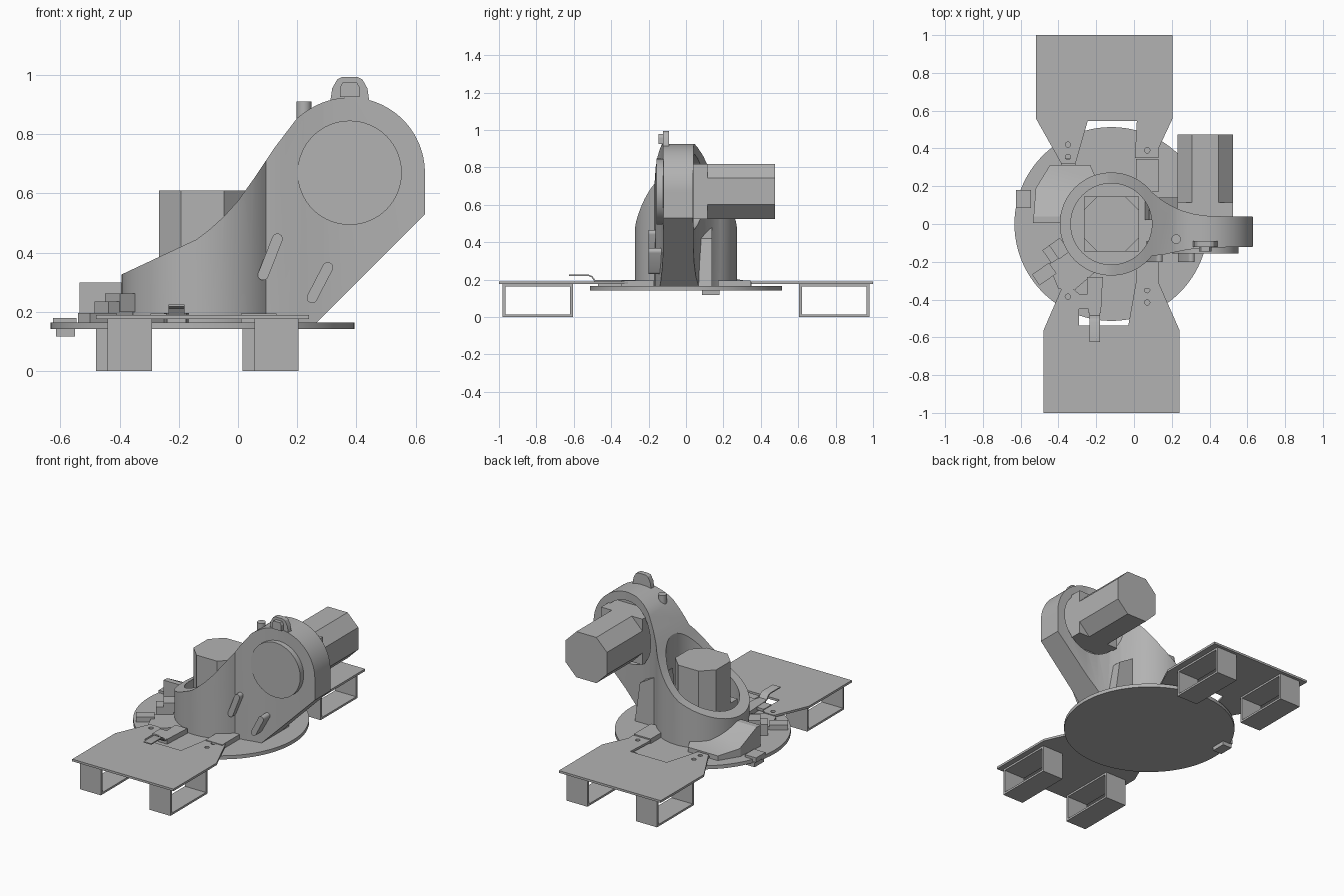
import bpy, bmesh
from math import sin, cos, pi, radians, atan2
from mathutils import Vector

if "Cube" in bpy.data.objects:
    bpy.data.objects.remove(bpy.data.objects["Cube"], do_unlink=True)

grey = bpy.data.materials.new("machine_grey")
grey.use_nodes = True
COLOUR = (0.45, 0.45, 0.45, 1)
grey.diffuse_color = COLOUR
grey.node_tree.nodes["Principled BSDF"].inputs["Base Color"].default_value = COLOUR
parts = []


def prism(name, pts, a, b, axis="Z"):
    """Extrude a flat outline from a to b along an axis."""
    place = {"Z": lambda p, h: (p[0], p[1], h),
             "Y": lambda p, h: (p[0], h, p[1]),
             "X": lambda p, h: (h, p[0], p[1])}[axis]
    bm = bmesh.new()
    low = [bm.verts.new(place(p, a)) for p in pts]
    high = [bm.verts.new(place(p, b)) for p in pts]
    bm.faces.new(low)
    bm.faces.new(high)
    for i in range(len(pts)):
        j = (i + 1) % len(pts)
        bm.faces.new((low[i], low[j], high[j], high[i]))
    bmesh.ops.recalc_face_normals(bm, faces=bm.faces)
    mesh = bpy.data.meshes.new(name)
    bm.to_mesh(mesh)
    bm.free()
    mesh.materials.append(grey)
    ob = bpy.data.objects.new(name, mesh)
    bpy.context.collection.objects.link(ob)
    parts.append(ob)
    return ob


def boolean(ob, tool, operation="DIFFERENCE"):
    """Apply a boolean and throw the tool away."""
    mod = ob.modifiers.new("cut", "BOOLEAN")
    mod.operation, mod.object, mod.solver = operation, tool, "EXACT"
    graph = bpy.context.evaluated_depsgraph_get()
    mesh = bpy.data.meshes.new_from_object(ob.evaluated_get(graph))
    ob.modifiers.clear()
    ob.data = mesh
    parts.remove(tool)
    bpy.data.objects.remove(tool, do_unlink=True)


def arc(cx, cy, r, start=0, end=360, n=64):
    full = abs(end - start) == 360
    steps = n if full else n - 1
    return [(cx + r * cos(radians(start + (end - start) * i / steps)),
             cy + r * sin(radians(start + (end - start) * i / steps))) for i in range(n)]


def rect(x0, x1, y0, y1):
    return [(x0, y0), (x1, y0), (x1, y1), (x0, y1)]


def turned_rect(cx, cy, w, d, angle):
    c, s = cos(radians(angle)), sin(radians(angle))
    return [(cx + c * x - s * y, cy + s * x + c * y)
            for x, y in rect(-w / 2, w / 2, -d / 2, d / 2)]


def octagon(cx, cy, h, c):
    return [(cx + x, cy + y) for x, y in
            [(h, c - h), (h, h - c), (h - c, h), (c - h, h),
             (-h, h - c), (-h, c - h), (c - h, -h), (h - c, -h)]]


def slot(p, q, r):
    t = atan2(q[1] - p[1], q[0] - p[0]) * 180 / pi
    return arc(*p, r, t + 90, t + 270, 10) + arc(*q, r, t - 90, t + 90, 10)


CX = -0.12                 # column axis
SX, SZ = 0.377, 0.67       # shoulder axis
FLOOR = 0.165              # top of turntable

# Turntable
prism("turntable", arc(CX, 0, 0.513, n=96), 0.142, FLOOR)

# Body: side silhouette intersected with the plan outline
side = [(-0.42, FLOOR), (-0.42, 0.314), (-0.14, 0.445), (-0.1, 0.475), (-0.05, 0.52),
        (0, 0.575), (0.05, 0.645), (0.12, 0.75), (0.2, 0.855), (0.23, 0.878)]
side += arc(SX, SZ, 0.254, 118, 0, 32) + [(0.631, 0.53), (0.266, FLOOR)]
plan = arc(CX, 0, 0.273, 38, 322, 72)
plan += [(0.16, -0.162), (0.22, -0.148), (0.29, -0.135), (0.38, -0.125), (0.65, -0.12),
         (0.65, 0.038), (0.4, 0.042), (0.32, 0.052), (0.25, 0.072), (0.19, 0.1), (0.14, 0.132)]
body = prism("column_and_shoulder", side, -0.4, 0.4, "Y")
boolean(body, prism("plan_tool", plan, 0.1, 1.1), "INTERSECT")
boolean(body, prism("bore_tool", arc(CX, 0, 0.215), 0.25, 1.2))
boolean(body, prism("recess_tool", arc(SX, SZ, 0.2), -0.02, 0.3, "Y"))

# Shoulder front cover
prism("shoulder_cover", arc(SX, SZ, 0.176), -0.157, -0.11, "Y")

# Stiffening ribs on the neck, with the web behind
for p, q in [((0.085, 0.325), (0.133, 0.447)), ((0.25, 0.248), (0.303, 0.35))]:
    prism("front_rib", slot(p, q, 0.018), -0.2, -0.09, "Y")
prism("rear_web", [(0.05, FLOOR), (0.266, FLOOR), (0.23, 0.42), (0.08, 0.51)], 0.02, 0.14, "Y")

# Motors: octagonal housings on square flanges
prism("column_motor", octagon(CX, 0, 0.146, 0.073), 0.3, 0.61)
prism("column_motor_flange", rect(CX - 0.146, CX + 0.146, -0.146, 0.146), 0.24, 0.34)
prism("shoulder_motor", octagon(SX, 0.672, 0.147, 0.076), 0.1, 0.475, "Y")
prism("shoulder_motor_flange", rect(0.23, 0.524, 0.525, 0.819), -0.03, 0.115, "Y")

# Stop block and peg on top of the shoulder
prism("stop_block", [(0.31, 0.9), (0.318, 0.955), (0.335, 0.985), (0.35, 0.993), (0.405, 0.993),
                     (0.42, 0.985), (0.437, 0.955), (0.445, 0.9)], -0.122, -0.09, "Y")
prism("stop_lip", [(0.345, 0.925), (0.345, 0.96), (0.355, 0.977), (0.4, 0.977),
                   (0.41, 0.96), (0.41, 0.925)], -0.146, -0.11, "Y")
prism("peg", arc(0.223, -0.08, 0.025, n=24), 0.8, 0.91)

# Base plates, each with bolt holes and two hollow feet
front_outline = [(-0.48, -1), (0.24, -1), (0.24, -0.56), (0.13, -0.31), (0.01, -0.31),
                 (-0.03, -0.537), (-0.29, -0.537), (-0.29, -0.37), (-0.32, -0.345), (-0.385, -0.345),
                 (-0.48, -0.565)]
back_outline = [(-0.52, 1), (0.205, 1), (0.205, 0.56), (0.13, 0.4), (0.13, 0.35), (0.005, 0.35),
                (0.015, 0.545), (-0.245, 0.545), (-0.31, 0.32), (-0.385, 0.32), (-0.52, 0.56)]
layout = [("front", front_outline, -0.44, -1,
           [(-0.35, -0.385), (0.07, -0.35), (0.07, -0.415), (-0.27, -0.425)]),
          ("back", back_outline, -0.48, 1,
           [(-0.35, 0.42), (-0.35, 0.355), (0.07, 0.39)])]
for label, outline, x0, s, holes in layout:
    plate = prism(label + "_plate", outline, 0.176, 0.19)
    for x, y in holes:
        boolean(plate, prism("hole_tool", arc(x, y, 0.014, n=16), 0.17, 0.2))
    lo, hi = sorted((s * 0.605, s * 0.98))
    for x in (x0, x0 + 0.495):
        foot = prism(label + "_foot", rect(lo, hi, 0, 0.177), x, x + 0.15, "X")
        boolean(foot, prism("foot_tool", rect(lo + 0.014, hi - 0.014, 0.013, 0.164),
                            x - 0.1, x + 0.3, "X"))
    # Clamps that hold the plate to the column
    prism(label + "_clamp", rect(0.01, 0.13, *sorted((s * 0.17, s * 0.345))), FLOOR, 0.195)
    prism(label + "_spacer", rect(-0.385, -0.31, *sorted((s * 0.25, s * 0.35))), FLOOR, 0.178)

# Ramped fairing beside the column
fairing = prism("side_fairing", [(0.005, FLOOR), (0.005, 0.3), (0.04, 0.3), (0.2, 0.215),
                                 (0.312, 0.195), (0.312, FLOOR)], -0.6, -0.1, "X")
boolean(fairing, prism("fairing_tool", [(-0.535, 0), (-0.36, 0), (-0.33, 0.13), (-0.2, 0.24),
                                        (-0.235, 0.32), (-0.44, 0.32), (-0.52, 0.19)], 0.1, 0.4), "INTERSECT")

# Front apron, connectors and sensor pieces
prism("front_apron", [(-0.4, -0.345), (-0.31, -0.345), (-0.2, -0.25), (-0.33, -0.15),
                      (-0.39, -0.1), (-0.45, -0.22)], FLOOR, 0.185)
prism("connector", turned_rect(-0.42, -0.145, 0.1, 0.085, 35), FLOOR, 0.235)
prism("connector_head", turned_rect(-0.395, -0.13, 0.07, 0.09, 35), 0.2, 0.262)
prism("edge_pad", turned_rect(-0.475, -0.265, 0.11, 0.07, 35), FLOOR, 0.197)
prism("edge_block", rect(-0.625, -0.545, 0.085, 0.18), 0.15, 0.18)
prism("edge_bolt_head", rect(-0.615, -0.55, 0.085, 0.18), 0.117, 0.145)

# Bent sensor tab at the front
prism("tab_base", [(-0.25, -0.28), (-0.165, -0.28), (-0.175, -0.47), (-0.24, -0.47)], FLOOR, 0.197)
prism("bent_tab", [(-0.625, 0.226), (-0.52, 0.226), (-0.5, 0.218), (-0.485, 0.197), (-0.46, 0.197),
                   (-0.46, 0.19), (-0.49, 0.19), (-0.505, 0.212), (-0.523, 0.219), (-0.625, 0.219)],
      -0.235, -0.18, "X")
prism("sensor_lug", rect(-0.295, -0.235, -0.45, -0.37), 0.178, 0.195)

# Smooth curved walls, keep edges crisp
bpy.ops.object.select_all(action="DESELECT")
for ob in parts:
    ob.select_set(True)
bpy.context.view_layer.objects.active = body
bpy.ops.object.shade_smooth_by_angle(angle=radians(25))
